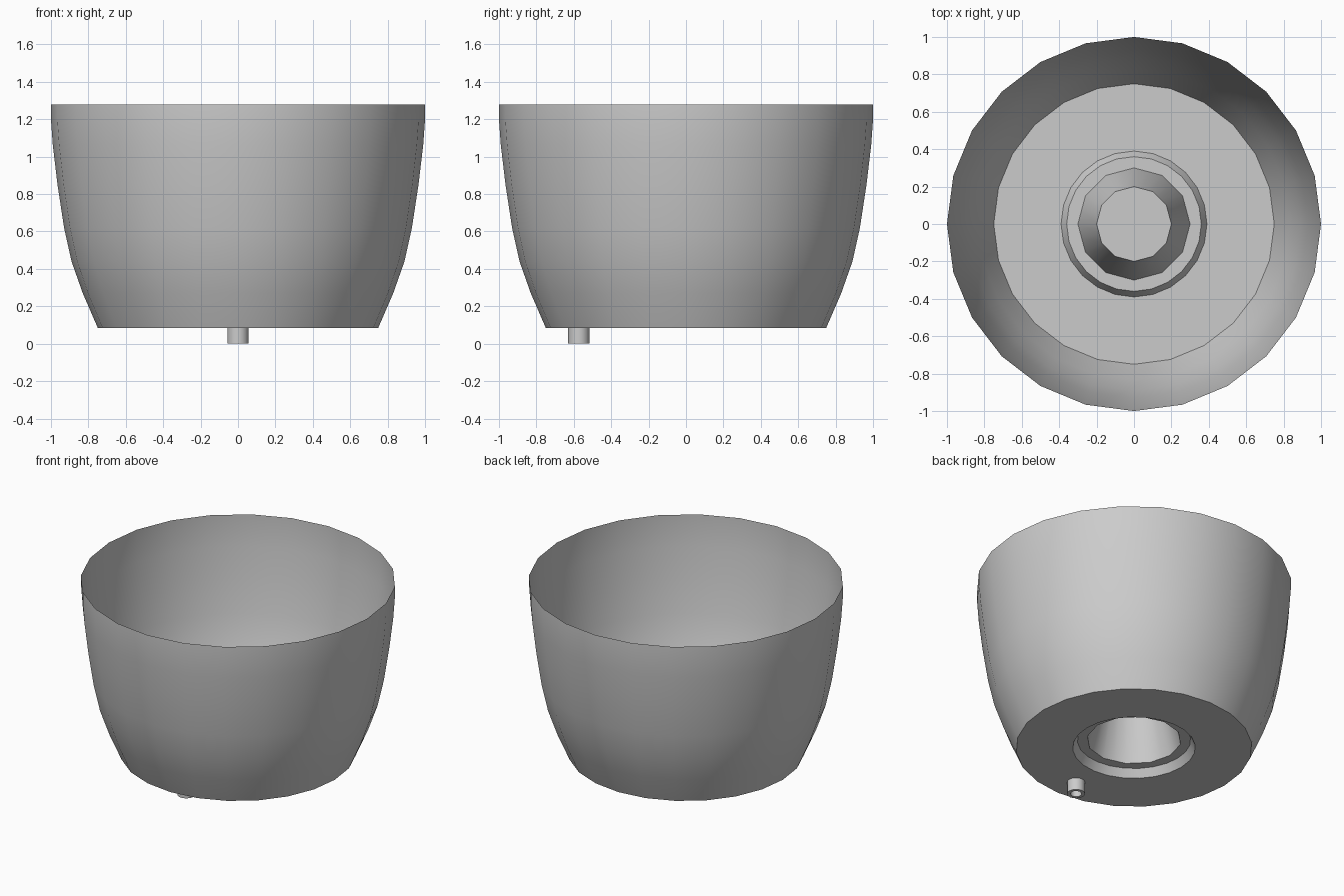
import bpy, bmesh
from math import sin, cos, pi, radians

cube = bpy.data.objects.get("Cube")
if cube:
    bpy.data.objects.remove(cube, do_unlink=True)

grey = bpy.data.materials.new("light grey")
grey.use_nodes = True
colour = (0.6, 0.6, 0.6, 1)
grey.diffuse_color = colour
grey.node_tree.nodes["Principled BSDF"].inputs["Base Color"].default_value = colour


def lathe(name, profile, sides=24, coarse=(), cap=False, location=(0, 0, 0)):
    """Spin (radius, z) points; rings listed in coarse have half the sides."""
    bm = bmesh.new()
    rings = []
    for i, (r, z) in enumerate(profile):
        ring = []
        for k in range(sides):
            a = 2 * pi * k / sides
            rr = r * cos(2 * pi / sides) if i in coarse and k % 2 else r
            ring.append(bm.verts.new((rr * cos(a), rr * sin(a), z)))
        rings.append(ring)
    for low, high in zip(rings, rings[1:]):
        for k in range(sides):
            n = (k + 1) % sides
            bm.faces.new((low[k], low[n], high[n], high[k]))
    if cap:
        bm.faces.new(rings[-1])
    mesh = bpy.data.meshes.new(name)
    bm.to_mesh(mesh)
    bm.free()
    mesh.materials.append(grey)
    obj = bpy.data.objects.new(name, mesh)
    obj.location = location
    bpy.context.collection.objects.link(obj)
    bpy.ops.object.select_all(action='DESELECT')
    obj.select_set(True)
    bpy.context.view_layer.objects.active = obj
    bpy.ops.object.shade_smooth_by_angle(angle=radians(40))
    return obj


BASE = 0.085

# Thin open wall, flaring upward
lathe("bowl_wall", [(0.75, BASE), (0.83, 0.27), (0.89, 0.44), (0.93, 0.62),
                    (0.965, 0.85), (0.99, 1.06), (1.0, 1.2), (1.0, 1.28)])

# Floor with a shallow raised step and a tapered hollow post in the middle
lathe("floor_and_post", [(0.75, BASE), (0.39, BASE), (0.36, 0.14),
                         (0.30, 0.14), (0.20, 0.55)], coarse=(3, 4), cap=True)

# Small open drain tube beneath the floor
lathe("drain_tube", [(0.057, BASE), (0.057, 0), (0.036, 0), (0.036, BASE)],
      sides=16, location=(0, -0.573, 0))
